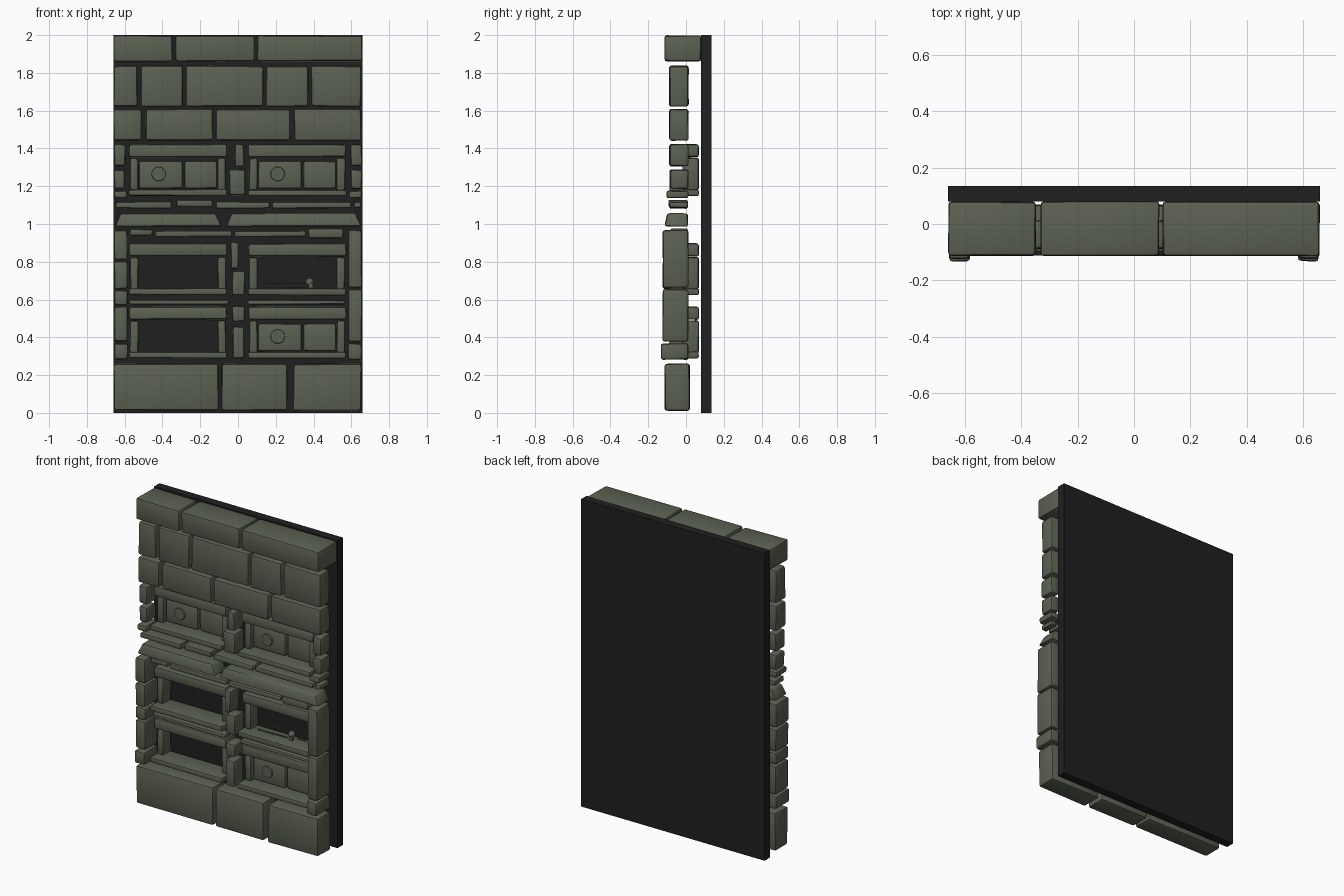
import bpy, bmesh, math, random
from mathutils import Matrix

if "Cube" in bpy.data.objects:
    bpy.data.objects.remove(bpy.data.objects["Cube"])
random.seed(4)

def material(name, rgb):
    m = bpy.data.materials.new(name)
    m.diffuse_color = (*rgb, 1)
    m.use_nodes = True
    m.node_tree.nodes["Principled BSDF"].inputs["Base Color"].default_value = m.diffuse_color
    return m

STONE = material("mossy grey stone", (0.105, 0.120, 0.085))
DARK = material("dark backing", (0.014, 0.014, 0.014))

def finish(bm, name, mat, smooth=True):
    bmesh.ops.recalc_face_normals(bm, faces=bm.faces)
    me = bpy.data.meshes.new(name)
    bm.to_mesh(me)
    bm.free()
    me.materials.append(mat)
    ob = bpy.data.objects.new(name, me)
    bpy.context.collection.objects.link(ob)
    if smooth:
        bpy.ops.object.select_all(action='DESELECT')
        ob.select_set(True)
        bpy.context.view_layer.objects.active = ob
        bpy.ops.object.shade_smooth_by_angle(angle=math.radians(35))
    return ob

def box(x0, x1, y0, y1, z0, z1):
    bm = bmesh.new()
    bmesh.ops.create_cube(bm, size=1)
    for v in bm.verts:
        v.co = ((x0 + x1) / 2 + v.co.x * (x1 - x0),
                (y0 + y1) / 2 + v.co.y * (y1 - y0),
                (z0 + z1) / 2 + v.co.z * (z1 - z0))
    return bm

def stone(name, x0, x1, y0, y1, z0, z1, wobble=0.005, taper=0.0):
    """Slightly crooked block with worn edges; taper narrows its top."""
    bm = box(x0, x1, y0, y1, z0, z1)
    cx, cz = (x0 + x1) / 2, (z0 + z1) / 2
    for v in bm.verts:
        sx = 1 if v.co.x > cx else -1
        sz = 1 if v.co.z > cz else -1
        if sz > 0:
            v.co.x -= sx * taper
            if v.co.y < (y0 + y1) / 2:
                v.co.y += taper * 0.5
        v.co.x -= sx * random.uniform(0, wobble)
        v.co.z -= sz * random.uniform(0, wobble)
        v.co.y += random.uniform(0, wobble) * (1 if v.co.y < (y0 + y1) / 2 else -1)
    w = min(0.012, 0.22 * min(x1 - x0, y1 - y0, z1 - z0))
    bmesh.ops.bevel(bm, geom=bm.edges[:], offset=w, segments=2, profile=0.5, affect='EDGES')
    return finish(bm, name, STONE)

def course(name, y0, y1, z0, z1, spans):
    for i, (a, b) in enumerate(spans):
        stone(f"{name}_{i + 1}", a, b, y0, y1, z0, z1)

# Dark panel behind everything
finish(box(-0.66, 0.66, 0.08, 0.135, 0, 2), "back_panel", DARK, False)

# Full-width brick courses
course("cap_brick", -0.115, 0.082, 1.86, 2.0, [(-0.66, -0.345), (-0.335, 0.092), (0.10, 0.66)])
course("upper_brick", -0.09, 0.015, 1.62, 1.84,
       [(-0.66, -0.53), (-0.515, -0.29), (-0.278, 0.135), (0.145, 0.375), (0.385, 0.655)])
course("lower_brick", -0.09, 0.015, 1.44, 1.61,
       [(-0.66, -0.51), (-0.49, -0.13), (-0.12, 0.28), (0.295, 0.655)])
course("base_brick", -0.115, 0.022, 0.01, 0.262, [(-0.66, -0.10), (-0.09, 0.265), (0.29, 0.655)])

# Thin layers between the niche rows
course("thin_layer", -0.09, 0.012, 1.08, 1.12, [(-0.65, -0.35), (-0.12, 0.17), (0.18, 0.60)])
stone("thin_layer_raised", -0.33, -0.13, -0.095, 0.012, 1.09, 1.13)
stone("thin_layer_end", 0.61, 0.655, -0.09, 0.012, 1.085, 1.12)
stone("cornice_left", -0.655, -0.085, -0.115, 0.012, 0.985, 1.058, 0.004, 0.03)
stone("cornice_right", -0.065, 0.655, -0.115, 0.012, 0.985, 1.058, 0.004, 0.03)
course("under_layer", -0.08, 0.012, 0.93, 0.965, [(-0.44, -0.03), (-0.02, 0.36)])
stone("under_layer_left", -0.575, -0.45, -0.085, 0.012, 0.938, 0.975)
stone("under_layer_right", 0.37, 0.56, -0.085, 0.012, 0.92, 0.978)
course("mid_layer", -0.06, 0.012, 0.572, 0.60, [(-0.58, -0.05), (0.05, 0.57)])

# Burial niches: lintel, jambs, sill, and a two-part sealing slab with a disc if closed
def niche(name, x0, x1, zs, closed):
    stone(name + "_lintel", x0, x1, -0.045, 0.07, zs + 0.205, zs + 0.277)
    stone(name + "_jamb_a", x0 + 0.005, x0 + 0.055, -0.02, 0.07, zs + 0.03, zs + 0.205)
    stone(name + "_jamb_b", x1 - 0.055, x1 - 0.005, -0.02, 0.07, zs + 0.03, zs + 0.205)
    stone(name + "_sill", x0, x1, -0.085, 0.07, zs, zs + 0.038)
    if not closed:
        return
    a, b = x0 + 0.055, x1 - 0.055
    m = a + (b - a) * 0.57
    stone(name + "_slab_large", a, m - 0.003, 0.003, 0.06, zs + 0.04, zs + 0.187, 0.002)
    stone(name + "_slab_small", m + 0.003, b, 0.008, 0.06, zs + 0.04, zs + 0.187, 0.002)
    bm = bmesh.new()
    mat = Matrix.Translation((a + 0.105, 0.004, zs + 0.118)) @ Matrix.Rotation(math.pi / 2, 4, 'X')
    bmesh.ops.create_cone(bm, cap_ends=True, segments=20, radius1=0.04, radius2=0.036, depth=0.016, matrix=mat)
    finish(bm, name + "_disc", STONE)

for row, zs, left_closed, right_closed in (("top", 1.147, True, True),
                                           ("middle", 0.622, False, False),
                                           ("bottom", 0.287, False, True)):
    niche(row + "_left_niche", -0.58, -0.055, zs, left_closed)
    niche(row + "_right_niche", 0.05, 0.575, zs, right_closed)

# Middle piers between the niches
for i, (a, b, z0, z1) in enumerate([(-0.02, 0.035, 1.30, 1.425), (-0.05, 0.04, 1.15, 1.29),
                                    (-0.04, 0.005, 0.76, 0.905), (-0.035, 0.04, 0.62, 0.755),
                                    (-0.035, 0.04, 0.48, 0.57), (-0.03, 0.035, 0.285, 0.46)]):
    stone(f"middle_pier_{i + 1}", a, b, -0.09, 0.015, z0, z1)

# Side piers, same stacking on both sides
for s, side in ((-1, "left"), (1, "right")):
    def pier(name, inner, y0, z0, z1, outer=0.658):
        xs = sorted((s * inner, s * outer))
        stone(f"{side}_{name}", xs[0], xs[1], y0, 0.015, z0, z1)
    pier("upper_pier_top", 0.592, -0.088, 1.305, 1.425)
    pier("upper_pier_bottom", 0.595, -0.085, 1.185, 1.29)
    pier("upper_pier_foot", 0.585, -0.105, 1.135, 1.178)
    splits = [0.375, 0.57, 0.655, 0.81, 0.975] if s < 0 else [0.375, 0.66, 0.975]
    for i in range(len(splits) - 1):
        pier(f"lower_pier_{i + 1}", 0.582, -0.125, splits[i], splits[i + 1] - 0.004)
    pier("pier_foot", 0.58, -0.135, 0.28, 0.37)

# Remains lying in the open middle right niche
def bone(name, x0, x1, y, z, r):
    bm = bmesh.new()
    mat = Matrix.Translation(((x0 + x1) / 2, y, z)) @ Matrix.Rotation(math.pi / 2, 4, 'Y')
    bmesh.ops.create_cone(bm, cap_ends=True, segments=8, radius1=r, radius2=r, depth=x1 - x0, matrix=mat)
    for x in (x0, x1):
        bmesh.ops.create_icosphere(bm, subdivisions=1, radius=r * 1.6, matrix=Matrix.Translation((x, y, z)))
    finish(bm, name, STONE)

for i, (x0, x1, y, z) in enumerate([(0.15, 0.25, 0.0, 0.667), (0.25, 0.35, 0.0, 0.669),
                                    (0.15, 0.24, 0.035, 0.69), (0.24, 0.36, 0.035, 0.69),
                                    (0.42, 0.47, 0.02, 0.672)]):
    bone(f"bone_{i + 1}", x0, x1, y, z, 0.004)
bm = bmesh.new()
bmesh.ops.create_uvsphere(bm, u_segments=12, v_segments=8, radius=0.022,
                          matrix=Matrix.Translation((0.38, 0.01, 0.692)))
finish(bm, "skull", STONE)
bm = bmesh.new()
bmesh.ops.create_cube(bm, size=0.022, matrix=Matrix.Translation((0.385, 0.0, 0.672)))
finish(bm, "jaw", STONE)
